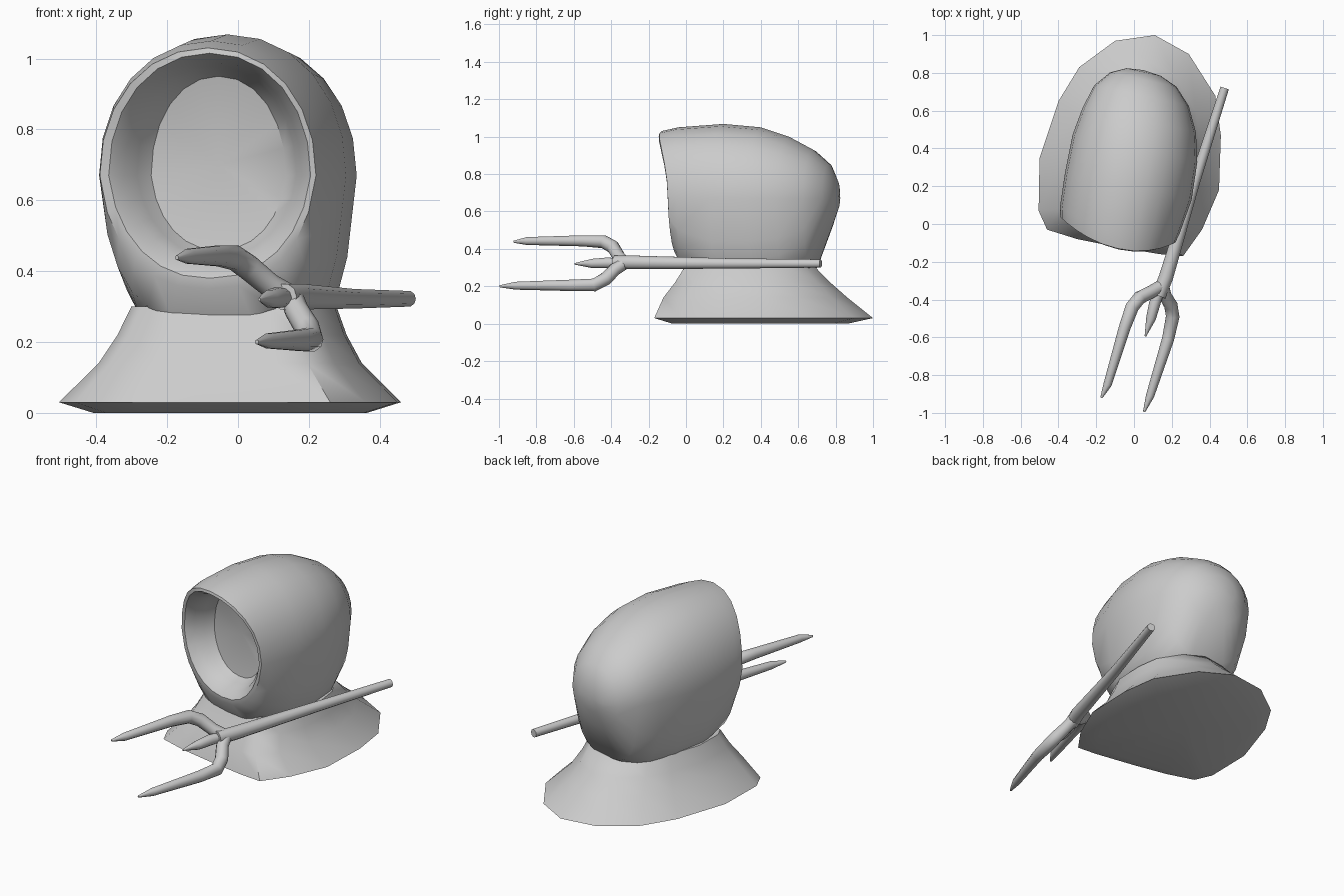
import bpy, bmesh, math
from mathutils import Vector

cube = bpy.data.objects.get("Cube")
if cube:
    bpy.data.objects.remove(cube, do_unlink=True)

grey = bpy.data.materials.new("light_grey")
grey.use_nodes = True
grey.diffuse_color = (0.6, 0.6, 0.6, 1)
grey.node_tree.nodes["Principled BSDF"].inputs["Base Color"].default_value = (0.6, 0.6, 0.6, 1)


def loft(name, rings, start=None, end=None, angle=40):
    """Skin a list of equal rings; start and end are optional cap points."""
    bm = bmesh.new()
    rows = [[bm.verts.new(p) for p in ring] for ring in rings]
    n = len(rows[0])
    for a, b in zip(rows, rows[1:]):
        for i in range(n):
            j = (i + 1) % n
            bm.faces.new((a[i], a[j], b[j], b[i]))
    for row, tip in ((rows[0], start), (rows[-1], end)):
        if tip is not None:
            v = bm.verts.new(tip)
            for i in range(n):
                bm.faces.new((row[i], row[(i + 1) % n], v))
    bmesh.ops.recalc_face_normals(bm, faces=bm.faces)
    mesh = bpy.data.meshes.new(name)
    bm.to_mesh(mesh)
    bm.free()
    mesh.materials.append(grey)
    obj = bpy.data.objects.new(name, mesh)
    bpy.context.collection.objects.link(obj)
    bpy.ops.object.select_all(action='DESELECT')
    obj.select_set(True)
    bpy.context.view_layer.objects.active = obj
    bpy.ops.object.shade_smooth_by_angle(angle=math.radians(angle))
    return obj


def power(value, p):
    return math.copysign(abs(value) ** (2 / p), value)


def hood_ring(y, cx, hw, zb, zt, p_low, lean, n=24, zc=0.67):
    """Egg-shaped upright section, turned a little to one side."""
    pts = []
    for i in range(n):
        t = 2 * math.pi * i / n
        s = math.sin(t)
        p = 2.1 if s >= 0 else p_low
        u, v = power(math.cos(t), p), power(s, p)
        if v < 0:
            u *= 1 + 0.13 * v
        z = zc + v * ((zt - zc) if v > 0 else (zc - zb))
        pts.append((cx + hw * u, y - 0.22 * hw * u - lean * max(0, v) ** 2, z))
    return pts


# Hood: face hollow, lip, rim, then the outer shell to the back
hood_sections = [
    (0.09, -0.055, 0.19, 0.46, 0.95, 2.3, 0.04),
    (0.05, -0.06, 0.225, 0.44, 0.975, 2.2, 0.07),
    (0.00, -0.07, 0.25, 0.42, 0.99, 2.2, 0.09),
    (-0.035, -0.08, 0.285, 0.38, 1.015, 2.3, 0.10),
    (-0.03, -0.085, 0.305, 0.35, 1.03, 2.4, 0.10),
    (0.02, -0.075, 0.317, 0.26, 1.05, 3.0, 0.06),
    (0.20, -0.03, 0.335, 0.20, 1.068, 3.8, 0),
    (0.40, 0.005, 0.33, 0.20, 1.05, 3.8, 0),
    (0.55, 0.028, 0.30, 0.22, 1.00, 3.6, 0),
    (0.68, 0.04, 0.25, 0.29, 0.93, 3.2, 0),
    (0.765, 0.05, 0.175, 0.50, 0.855, 2.4, 0),
    (0.805, 0.05, 0.09, 0.60, 0.77, 2.0, 0),
]
loft("hood", [hood_ring(*s) for s in hood_sections],
     start=(-0.055, 0.115, 0.70), end=(0.05, 0.815, 0.68))

# Collar: one outline, shrunk towards the neck and closed underneath
outline = [(-0.505, 0.07), (-0.50, 0.35), (-0.40, 0.65), (-0.29, 0.83), (-0.10, 0.97),
           (0.11, 1.0), (0.29, 0.90), (0.43, 0.68), (0.46, 0.47), (0.45, 0.18),
           (0.36, -0.03), (0.26, -0.17), (0.14, -0.16), (-0.10, -0.12), (-0.30, -0.08),
           (-0.46, -0.03)]


def collar_ring(z, sx, sy, cx, cy):
    return [(cx + (x + 0.02) * sx, cy + (y - 0.42) * sy, z) for x, y in outline]


loft("collar", [
    collar_ring(0.0, 0.80, 0.80, -0.02, 0.40),
    collar_ring(0.03, 1, 1, -0.02, 0.42),
    collar_ring(0.14, 0.77, 0.84, -0.02, 0.375),
    collar_ring(0.22, 0.67, 0.71, -0.015, 0.36),
    collar_ring(0.30, 0.60, 0.60, -0.01, 0.345)],
    start=(-0.02, 0.40, 0.0), end=(-0.01, 0.345, 0.30), angle=50)


def tube(name, path, sides=10):
    """Tapered round bar; path holds x, y, z and radius."""
    pts = [Vector(p[:3]) for p in path]
    rings = []
    for i, p in enumerate(pts):
        d = (pts[min(i + 1, len(pts) - 1)] - pts[max(i - 1, 0)]).normalized()
        side = d.cross(Vector((0, 0, 1))).normalized()
        up = side.cross(d)
        rings.append([p + path[i][3] * (side * math.cos(a) + up * math.sin(a))
                      for a in (2 * math.pi * k / sides for k in range(sides))])
    loft(name, rings, start=pts[0], end=pts[-1])


# Trident: shaft, two bent outer prongs and a short middle spike
tube("shaft", [(0.48, 0.72, 0.322, 0.023), (0.32, 0.22, 0.322, 0.029),
               (0.17, -0.28, 0.328, 0.038), (0.13, -0.38, 0.328, 0.038)])
tube("upper_prong", [(0.16, -0.32, 0.32, 0.034), (0.09, -0.36, 0.36, 0.034),
                     (0.03, -0.39, 0.41, 0.036), (-0.01, -0.44, 0.438, 0.036),
                     (-0.05, -0.55, 0.443, 0.031), (-0.14, -0.85, 0.442, 0.022),
                     (-0.173, -0.92, 0.438, 0.006)])
tube("lower_prong", [(0.15, -0.32, 0.33, 0.034), (0.165, -0.38, 0.29, 0.034),
                     (0.195, -0.43, 0.24, 0.036), (0.205, -0.49, 0.207, 0.036),
                     (0.18, -0.61, 0.205, 0.032), (0.085, -0.91, 0.203, 0.022),
                     (0.053, -0.995, 0.20, 0.006)])
tube("middle_spike", [(0.14, -0.34, 0.325, 0.025), (0.11, -0.42, 0.325, 0.03),
                      (0.09, -0.50, 0.322, 0.026), (0.06, -0.595, 0.32, 0.004)])
